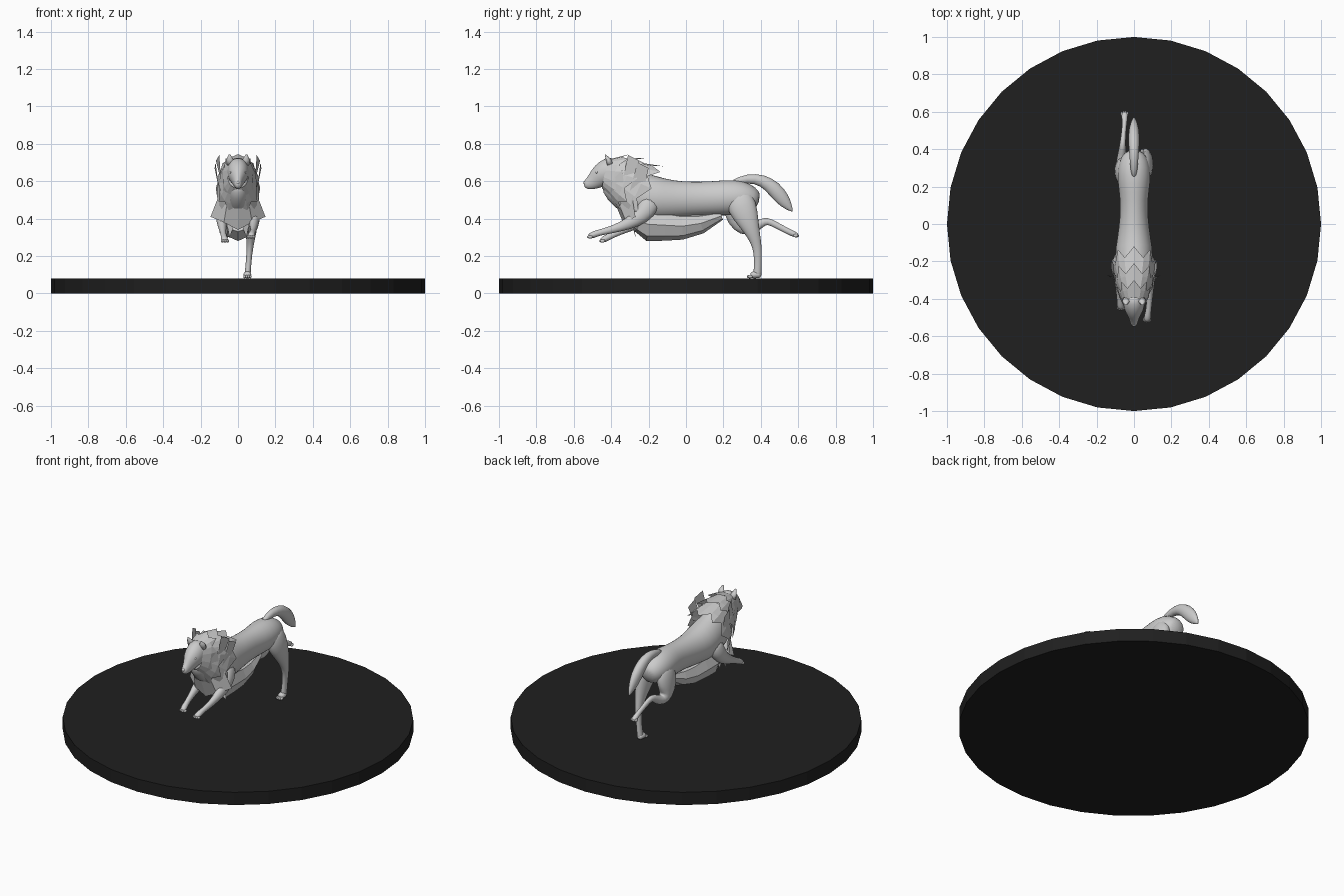
import bpy, bmesh, math
from mathutils import Vector

X = Vector((1, 0, 0))


def finish(name, bm, smooth=True, sub=0):
    bmesh.ops.recalc_face_normals(bm, faces=bm.faces)
    me = bpy.data.meshes.new(name)
    bm.to_mesh(me)
    bm.free()
    ob = bpy.data.objects.new(name, me)
    bpy.context.collection.objects.link(ob)
    for p in me.polygons:
        p.use_smooth = smooth
    if sub:
        ob.modifiers.new("Subdivision", 'SUBSURF').levels = sub
        ob.modifiers[0].render_levels = sub
    return ob


def bridge(bm, rings, closed=True):
    for r, s in zip(rings, rings[1:]):
        n = len(r)
        for i in range(n if closed else n - 1):
            bm.faces.new((r[i], r[(i + 1) % n], s[(i + 1) % n], s[i]))


def loft(name, stations, sides=12, smooth=True, sub=1):
    """Stations are (x, y, z, half width, half depth) along a path."""
    bm = bmesh.new()
    pts = [Vector(s[:3]) for s in stations]
    rings = []
    for i, s in enumerate(stations):
        t = pts[min(i + 1, len(pts) - 1)] - pts[max(i - 1, 0)]
        nrm = t.cross(X).normalized()
        rings.append([bm.verts.new(pts[i] + X * s[3] * math.cos(a) + nrm * s[4] * math.sin(a))
                      for a in (2 * math.pi * k / sides for k in range(sides))])
    bridge(bm, rings)
    bm.faces.new(rings[0])
    bm.faces.new(rings[-1])
    return finish(name, bm, smooth, sub)


def blob(name, loc, size):
    bm = bmesh.new()
    bmesh.ops.create_uvsphere(bm, u_segments=10, v_segments=6, radius=1)
    for v in bm.verts:
        v.co = Vector(loc) + Vector(a * b for a, b in zip(v.co, size))
    return finish(name, bm)


def collar(name, front, rear, n=18, jag=0.35):
    """Fur collar; ends are (top y, top z, bottom y, bottom z, half width)."""
    bm = bmesh.new()

    def ring(e, inset=0):
        out = []
        for k in range(n):
            a = 2 * math.pi * k / n
            c, s = math.cos(a), math.sin(a)
            c = math.copysign(abs(c) ** 0.8, c)
            s = math.copysign(abs(s) ** 0.75, s)
            f = (1 - c) / 2
            p = Vector((e[4] * s, e[0] + (e[2] - e[0]) * f, e[1] + (e[3] - e[1]) * f))
            if inset and k % 2:
                q = Vector((front[4] * s, front[0] + (front[2] - front[0]) * f,
                            front[1] + (front[3] - front[1]) * f))
                p = p.lerp(q, inset)
            out.append(bm.verts.new(p))
        return out
    mid = [a * 0.45 + b * 0.55 for a, b in zip(front, rear)]
    mid[4] *= 1.06
    bridge(bm, [ring(front), ring(mid), ring(rear, jag)])
    return finish(name, bm, False)


def tufts(name, plates):
    """Flat fur plates, mirrored across x."""
    bm = bmesh.new()
    for plate in plates:
        for sx in (1, -1):
            bm.faces.new([bm.verts.new((sx * x, y, z)) for x, y, z in plate])
    return finish(name, bm, False)


# Round base
bm = bmesh.new()
bmesh.ops.create_cone(bm, cap_ends=True, segments=32, radius1=1, radius2=1, depth=0.08)
bmesh.ops.translate(bm, verts=bm.verts, vec=(0, 0, 0.04))
base = finish("round_base", bm, False)
mat = bpy.data.materials.new("dark_base")
mat.diffuse_color = (0.014, 0.014, 0.014, 1)
base.data.materials.append(mat)

# Torso and neck: y, top z, bottom z, half width
torso = [(-.42, .71, .56, .05), (-.36, .71, .48, .07), (-.28, .66, .40, .09), (-.17, .63, .385, .108),
         (-.07, .605, .395, .09), (.03, .599, .41, .077), (.13, .60, .415, .074),
         (.22, .61, .415, .09), (.30, .607, .42, .09), (.36, .57, .43, .07), (.39, .53, .45, .04)]
loft("torso", [(0, y, (t + b) / 2, w, (t - b) / 2) for y, t, b, w in torso], 16)

# Head with muzzle, nose, ears, eyes
loft("head", [(0, -.36, .66, .055, .07), (0, -.41, .655, .062, .08), (0, -.455, .632, .054, .064),
              (0, -.485, .605, .034, .05), (0, -.515, .588, .024, .036), (0, -.535, .583, .019, .026),
              (0, -.546, .582, .011, .012)], 14)
blob("nose", (0, -.541, .592), (.011, .008, .009))
for sx in (1, -1):
    loft("ear", [(sx * .038, -.405, .69, .024, .02), (sx * .043, -.415, .715, .02, .013),
                 (sx * .045, -.432, .742, .005, .003)], 8, sub=0)
    blob("eye", (sx * .037, -.476, .647), (.007, .007, .006))

# Mane collars
collar("face_ruff", (-.42, .715, -.45, .565, .055), (-.30, .745, -.385, .49, .092))
collar("neck_mane", (-.36, .72, -.42, .53, .07), (-.21, .725, -.345, .43, .115))
collar("shoulder_mane", (-.28, .705, -.36, .47, .09), (-.12, .68, -.29, .365, .12))

# Loose fur plates on cheeks, shoulders and chest
tufts("fur_tufts", [
    [(.09, -.34, .60), (.095, -.28, .62), (.118, -.25, .71), (.10, -.31, .74)],
    [(.10, -.30, .55), (.105, -.22, .58), (.125, -.20, .67), (.12, -.26, .70)],
    [(.07, -.40, .60), (.085, -.36, .52), (.10, -.33, .56), (.095, -.34, .66)],
    [(.10, -.29, .53), (.147, -.27, .41), (.075, -.32, .38), (.06, -.355, .47)],
    [(.06, -.355, .47), (.075, -.32, .38), (0, -.32, .34), (0, -.37, .46)],
    [(.09, -.25, .43), (.10, -.26, .32), (.06, -.27, .36)],
    [(.07, -.28, .42), (.045, -.27, .30), (.015, -.29, .38)],
])

# Hanging belly fur
loft("belly_fur", [(0, -.26, .385, .075, .055), (0, -.20, .37, .085, .09), (0, -.11, .365, .08, .083),
                   (0, -.02, .36, .072, .072), (0, .08, .375, .06, .055), (0, .19, .415, .035, .022)],
     8, False, 0)

# Tail
loft("tail", [(0, .24, .59, .014, .016), (0, .33, .618, .023, .026), (0, .41, .607, .03, .034),
              (0, .47, .562, .033, .044), (0, .515, .507, .027, .042), (0, .55, .462, .014, .022),
              (0, .57, .438, .003, .003)], 10)

# Legs
loft("standing_hind_leg", [(.04, .27, .55, .045, .07), (.06, .30, .46, .046, .085), (.068, .335, .38, .038, .058),
                           (.07, .362, .31, .027, .036), (.064, .382, .25, .018, .025),
                           (.057, .385, .17, .015, .02), (.052, .382, .11, .017, .022),
                           (.05, .38, .088, .018, .024)])
loft("raised_hind_leg", [(-.04, .28, .55, .045, .07), (-.06, .28, .46, .046, .085), (-.068, .285, .39, .04, .07),
                         (-.068, .31, .34, .032, .04), (-.066, .36, .347, .025, .03),
                         (-.062, .405, .378, .019, .024), (-.06, .435, .39, .016, .02),
                         (-.056, .48, .367, .013, .017), (-.05, .54, .335, .013, .016),
                         (-.05, .58, .316, .019, .017), (-.05, .6, .308, .013, .01)])
loft("leading_front_leg", [(.06, -.18, .52, .042, .06), (.08, -.21, .44, .04, .055), (.086, -.27, .39, .032, .04),
                           (.085, -.35, .355, .021, .025), (.082, -.43, .333, .015, .018),
                           (.076, -.47, .324, .016, .017), (.072, -.5, .312, .021, .019),
                           (.07, -.522, .304, .015, .012)])
loft("trailing_front_leg", [(-.06, -.18, .52, .042, .06), (-.08, -.20, .44, .04, .055),
                            (-.086, -.25, .385, .032, .04), (-.083, -.32, .35, .021, .025),
                            (-.079, -.38, .32, .015, .018), (-.075, -.415, .302, .017, .018),
                            (-.072, -.44, .289, .02, .018), (-.07, -.455, .281, .014, .011)])
loft("standing_paw", [(.05, .405, .098, .015, .016), (.05, .37, .102, .024, .022), (.05, .342, .096, .022, .016)])

# Four toes on each paw
for x, y, z, d in [(.05, .337, .09, -1), (-.05, .593, .309, 1), (.07, -.517, .303, -1), (-.07, -.452, .281, -1)]:
    for k in (-1.5, -.5, .5, 1.5):
        blob("toe", (x + k * .01, y - d * abs(k) * .004, z), (.007, .014, .009))
